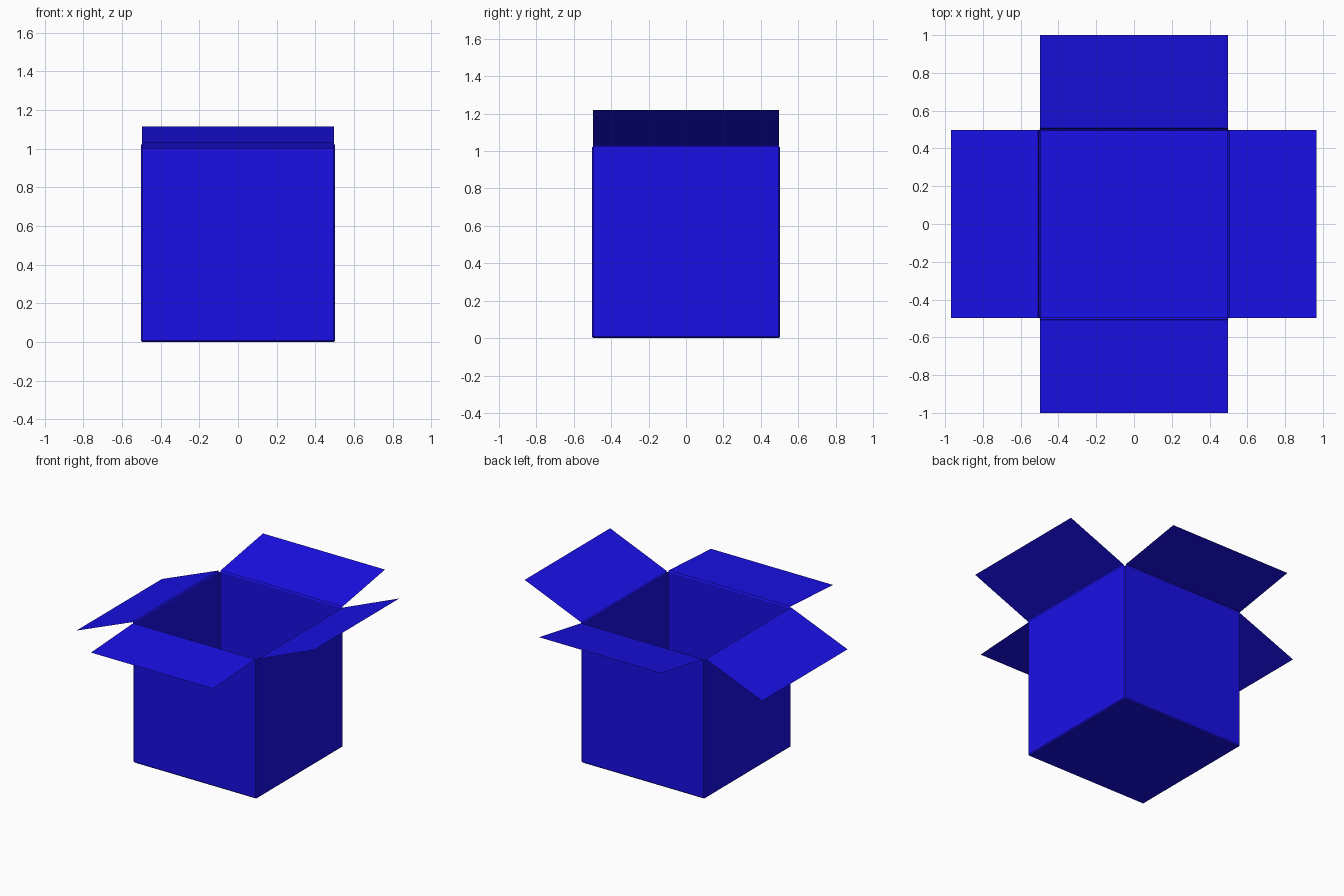
import bpy, bmesh
from math import pi
from mathutils import Matrix

if "Cube" in bpy.data.objects:
    bpy.data.objects.remove(bpy.data.objects["Cube"])

HALF, TOP = 0.503, 1.022
blue = bpy.data.materials.new("blue_card")
blue.diffuse_color = (0.01, 0.005, 0.8, 1)
blue.use_nodes = True
blue.node_tree.nodes["Principled BSDF"].inputs["Base Color"].default_value = blue.diffuse_color


def finish(bm, name):
    bmesh.ops.recalc_face_normals(bm, faces=bm.faces)
    mesh = bpy.data.meshes.new(name)
    bm.to_mesh(mesh)
    bm.free()
    mesh.materials.append(blue)
    ob = bpy.data.objects.new(name, mesh)
    bpy.context.collection.objects.link(ob)
    return ob


# Open carton body: cube without its lid, folds slightly softened
bm = bmesh.new()
bmesh.ops.create_cube(bm, size=1, matrix=Matrix.Translation((0, 0, TOP / 2))
                      @ Matrix.Diagonal((2 * HALF, 2 * HALF, TOP, 1)))
lid = [f for f in bm.faces if f.calc_center_median().z > TOP - 0.01]
bmesh.ops.delete(bm, geom=lid, context='FACES')
folds = [e for e in bm.edges if not e.is_boundary]
bmesh.ops.bevel(bm, geom=folds, offset=0.008, segments=1, affect='EDGES')
finish(bm, "carton_body")


def flap(name, angle, reach, tip_z):
    # Thin card sheet: short crease at the wall top, then the flat flap
    profile = [(HALF, TOP), (HALF + 0.006, TOP + 0.009), (reach, tip_z)]
    bm = bmesh.new()
    rows = [[bm.verts.new((r, s * 0.497, z)) for s in (-1, 1)] for r, z in profile]
    for a, b in zip(rows, rows[1:]):
        bm.faces.new((a[0], b[0], b[1], a[1]))
    bmesh.ops.rotate(bm, verts=bm.verts, matrix=Matrix.Rotation(angle, 3, 'Z'))
    for f in bm.faces:
        f.normal_update()
    finish(bm, name)


# Four lid flaps, each opened to its own angle
flap("right_flap", 0, 0.966, 1.22)
flap("back_flap", pi / 2, 1.0, 1.115)
flap("left_flap", pi, 0.968, 0.846)
flap("front_flap", -pi / 2, 1.0, 1.002)
